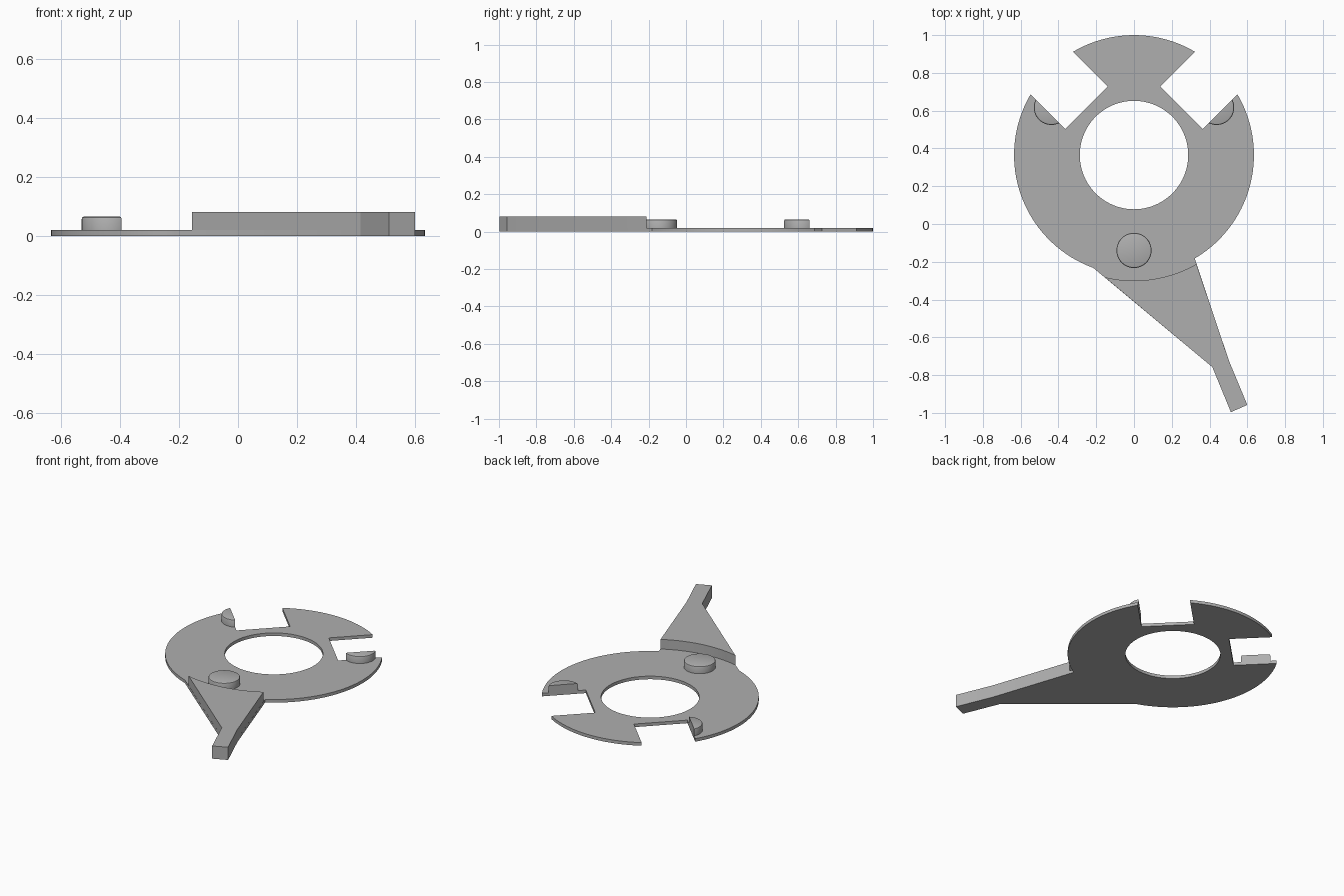
import bpy, bmesh
from math import cos, sin, asin, degrees, radians
from mathutils import Vector

if "Cube" in bpy.data.objects:
    bpy.data.objects.remove(bpy.data.objects["Cube"])

CENTRE = Vector((0, 0.365))
R_DISC, R_HOLE, R_STEP = 0.635, 0.287, 0.665
PLATE_TOP, ARM_TOP, STUD_TOP = 0.02, 0.082, 0.066
NOTCH_HALF, NOTCH_FLOOR = 0.159, 0.354
STUD_R, STUD_ORBIT = 0.093, 0.505

grey = bpy.data.materials.new("plain grey")
grey.use_nodes = True
grey.diffuse_color = (0.43, 0.43, 0.43, 1)
grey.node_tree.nodes["Principled BSDF"].inputs["Base Color"].default_value = grey.diffuse_color


def polar(radius, angle):
    a = radians(angle)
    return CENTRE + radius * Vector((cos(a), sin(a)))


def arc(radius, start, end):
    n = max(2, round(abs(end - start) / 3))
    return [polar(radius, start + (end - start) * i / n) for i in range(n + 1)]


def finish(name, mesh):
    obj = bpy.data.objects.new(name, mesh)
    bpy.context.collection.objects.link(obj)
    mesh.materials.clear()
    mesh.materials.append(grey)
    bpy.ops.object.select_all(action='DESELECT')
    obj.select_set(True)
    bpy.context.view_layer.objects.active = obj
    bpy.ops.object.shade_smooth_by_angle(angle=radians(25))
    return obj


def prism(name, loops, bottom, top):
    """Extrude closed outlines; later loops become holes."""
    curve = bpy.data.curves.new(name, 'CURVE')
    curve.dimensions = '2D'
    curve.fill_mode = 'BOTH'
    curve.extrude = (top - bottom) / 2
    for loop in loops:
        spline = curve.splines.new('POLY')
        spline.points.add(len(loop) - 1)
        for point, co in zip(spline.points, loop):
            point.co = (co[0], co[1], 0, 1)
        spline.use_cyclic_u = True
    temp = bpy.data.objects.new(name + " outline", curve)
    bpy.context.collection.objects.link(temp)
    graph = bpy.context.evaluated_depsgraph_get()
    mesh = bpy.data.meshes.new_from_object(temp.evaluated_get(graph))
    bpy.data.objects.remove(temp)
    bm = bmesh.new()
    bm.from_mesh(mesh)
    bmesh.ops.remove_doubles(bm, verts=bm.verts, dist=1e-5)
    bmesh.ops.translate(bm, verts=bm.verts, vec=(0, 0, (top + bottom) / 2))
    bmesh.ops.recalc_face_normals(bm, faces=bm.faces)
    bm.to_mesh(mesh)
    bm.free()
    return finish(name, mesh)


def notch(angle):
    """Inner corners of a square notch, in anticlockwise order."""
    out = Vector((cos(radians(angle)), sin(radians(angle))))
    side = Vector((-out.y, out.x))
    return [CENTRE + out * NOTCH_FLOOR + side * s * NOTCH_HALF for s in (-1, 1)]


def stud(name, angle, notch_angle=None):
    bm = bmesh.new()
    bmesh.ops.create_cone(bm, cap_ends=True, segments=48, radius1=STUD_R,
                          radius2=STUD_R, depth=STUD_TOP - PLATE_TOP)
    rim = [e for e in bm.edges if all(v.co.z > 0 for v in e.verts)]
    bmesh.ops.bevel(bm, geom=rim, offset=0.008, segments=2, profile=0.5, affect='EDGES')
    spot = polar(STUD_ORBIT, angle)
    bmesh.ops.translate(bm, verts=bm.verts, vec=(spot.x, spot.y, (STUD_TOP + PLATE_TOP) / 2))
    if notch_angle is not None:
        # Trim the stud flush with the neighbouring notch wall
        sign = 1 if angle > notch_angle else -1
        a = radians(notch_angle)
        side = Vector((-sin(a), cos(a))) * sign
        wall = CENTRE + side * NOTCH_HALF
        geom = bm.verts[:] + bm.edges[:] + bm.faces[:]
        cut = bmesh.ops.bisect_plane(bm, geom=geom, plane_co=wall.to_3d(),
                                     plane_no=side.to_3d(), clear_inner=True)
        edges = [g for g in cut["geom_cut"] if isinstance(g, bmesh.types.BMEdge)]
        bmesh.ops.holes_fill(bm, edges=edges, sides=0)
        bmesh.ops.recalc_face_normals(bm, faces=bm.faces)
    mesh = bpy.data.meshes.new(name)
    bm.to_mesh(mesh)
    bm.free()
    finish(name, mesh)


# Arm outline beyond the disc, left side round to right side
arm = [Vector(p) for p in ((0.415, -0.758), (0.513, -0.996), (0.6, -0.958), (0.503, -0.725))]

# Thin notched plate with a round hole, running under the arm
half = degrees(asin(NOTCH_HALF / R_DISC))
outline = (arc(R_DISC, -59.6, 45 - half) + notch(45)
           + arc(R_DISC, 45 + half, 135 - half) + notch(135)
           + arc(R_DISC, 135 + half, 250.1) + arm)
prism("notched_plate", [outline, arc(R_HOLE, 0, 357)], 0, PLATE_TOP)

# Thick arm with a curved step facing the disc
prism("lever_arm", [arc(R_STEP, 299.8, 256.5) + arm], PLATE_TOP, ARM_TOP)

# Three studs, the rear two trimmed by the notches
stud("front_stud", 270)
stud("left_stud", 30, 45)
stud("right_stud", 150, 135)
